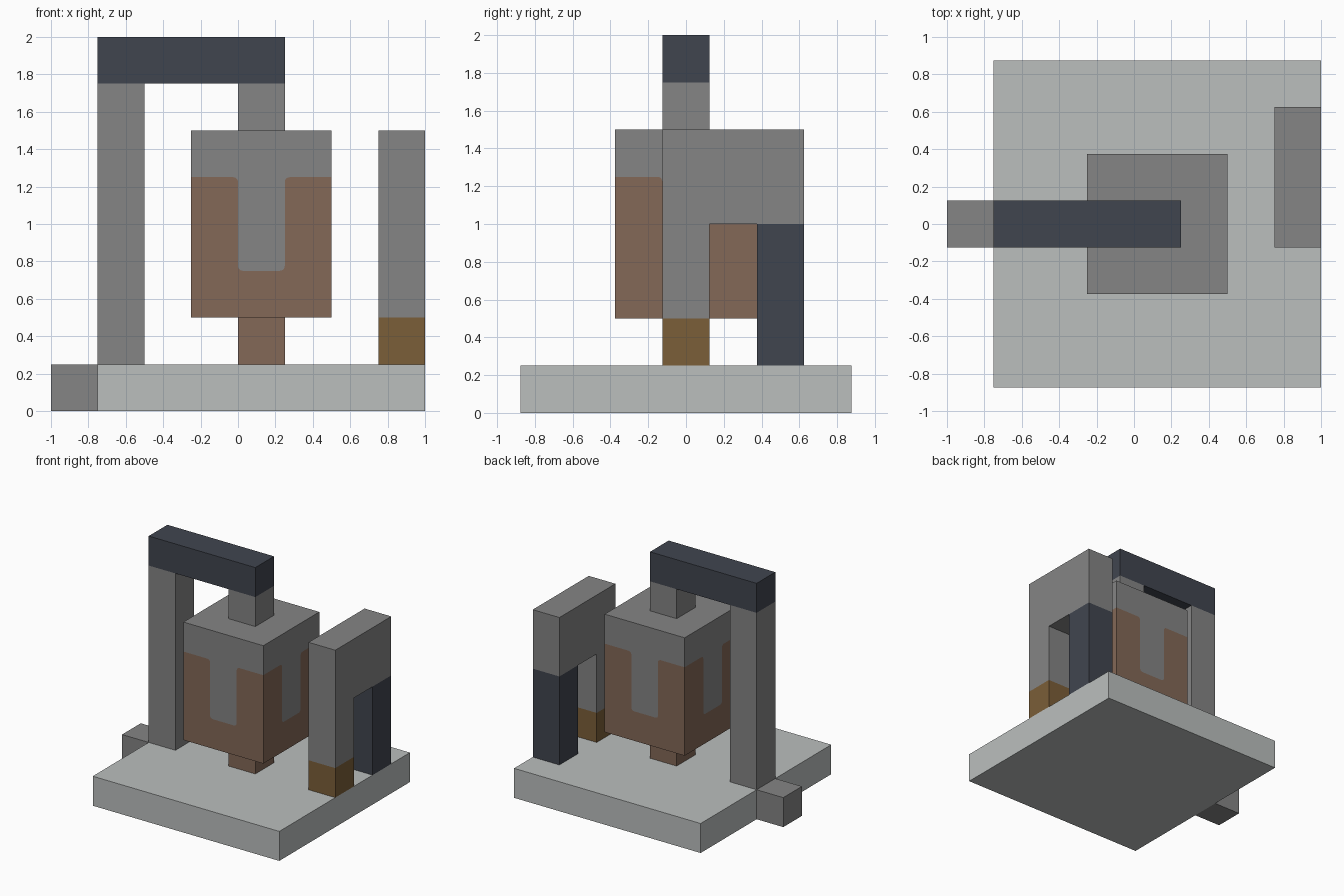
import bpy, bmesh
from math import cos, sin, pi
from mathutils import Matrix, Vector

cube = bpy.data.objects.get("Cube")
if cube:
    bpy.data.objects.remove(cube, do_unlink=True)


def material(name, rgb):
    lin = [((c / 255 + 0.055) / 1.055) ** 2.4 for c in rgb] + [1]
    m = bpy.data.materials.new(name)
    m.use_nodes = True
    m.diffuse_color = lin
    bsdf = m.node_tree.nodes["Principled BSDF"]
    bsdf.inputs["Base Color"].default_value = lin
    bsdf.inputs["Roughness"].default_value = 0.8
    return m


stone = material("pale stone", (187, 191, 190))
grey = material("mid grey", (133, 133, 133))
copper = material("copper brown", (131, 104, 87))
navy = material("dark slate", (64, 69, 79))
ochre = material("ochre brown", (123, 94, 56))


def finish(bm, name, mats):
    bmesh.ops.recalc_face_normals(bm, faces=bm.faces)
    me = bpy.data.meshes.new(name)
    bm.to_mesh(me)
    bm.free()
    for m in mats:
        me.materials.append(m)
    ob = bpy.data.objects.new(name, me)
    bpy.context.collection.objects.link(ob)
    return ob


def box(name, mat, x, y, z):
    """Box from (low, high) ranges on each axis."""
    bm = bmesh.new()
    lo, hi = Vector((x[0], y[0], z[0])), Vector((x[1], y[1], z[1]))
    bmesh.ops.create_cube(bm, size=1, matrix=Matrix.Translation((lo + hi) / 2)
                          @ Matrix.Diagonal((*(hi - lo), 1)))
    return finish(bm, name, [mat])


U = 0.25
MID = (-U / 2, U / 2)

# Base slab and the small block beside it
box("base_slab", stone, (-0.75, 1), (-0.875, 0.875), (0, U))
box("side_block", grey, (-1, -0.75), MID, (0, U))

# Gallows: post, beam and hanger
box("post", grey, (-0.75, -0.5), MID, (U, 1.75))
box("beam", navy, (-0.75, 0.25), MID, (1.75, 2))
box("hanger", grey, (0, U), MID, (1.5, 1.75))

# Foot below the tank
box("tank_foot", copper, (0, U), MID, (U, 0.5))

# Arch: ochre foot, slate rear leg and an L-shaped grey body
box("arch_foot", ochre, (0.75, 1), MID, (U, 0.5))
box("arch_rear_leg", navy, (0.75, 1), (0.375, 0.625), (U, 1))
bm = bmesh.new()
profile = [(-0.125, 0.5), (0.125, 0.5), (0.125, 1), (0.625, 1), (0.625, 1.5), (-0.125, 1.5)]
face = bm.faces.new([bm.verts.new((0.75, y, z)) for y, z in profile])
ext = bmesh.ops.extrude_face_region(bm, geom=[face])
bmesh.ops.translate(bm, vec=(U, 0, 0),
                    verts=[v for v in ext["geom"] if isinstance(v, bmesh.types.BMVert)])
bm.faces.new([v for v in face.verts]) if not face.is_valid else None
finish(bm, "arch_body", [grey])


# Tank: each side is split into a copper shell and a grey cap with a rounded tongue
def arc(cx, cz, start, end, r=0.025, n=4):
    return [(cx + r * cos(start + (end - start) * i / n),
             cz + r * sin(start + (end - start) * i / n)) for i in range(n + 1)]


H, T, R = 0.375, 0.125, 0.025
right_edge = (arc(T - R, 0.75 + R, -pi / 2, 0)
              + arc(T + R, 1.25 - R, pi, pi / 2))
left_edge = [(-x, z) for x, z in reversed(right_edge)]
tongue = left_edge + right_edge
bm = bmesh.new()
for k in range(4):
    turn = Matrix.Rotation(k * pi / 2, 4, "Z")
    line = [bm.verts.new(turn @ Vector((x, -H, z)))
            for x, z in [(-H, 1.25)] + tongue + [(H, 1.25)]]
    for index, z in enumerate((1.5, 0.5)):
        ends = [bm.verts.new(turn @ Vector((x, -H, z))) for x in (H, -H)]
        bm.faces.new(line + ends).material_index = 1 - index
for index, z in enumerate((0.5, 1.5)):
    corners = [(-H, -H), (H, -H), (H, H), (-H, H)]
    bm.faces.new([bm.verts.new((x, y, z)) for x, y in corners]).material_index = index
bmesh.ops.remove_doubles(bm, verts=bm.verts, dist=0.0005)
bmesh.ops.translate(bm, verts=bm.verts, vec=(T, 0, 0))
finish(bm, "tank", [copper, grey])
